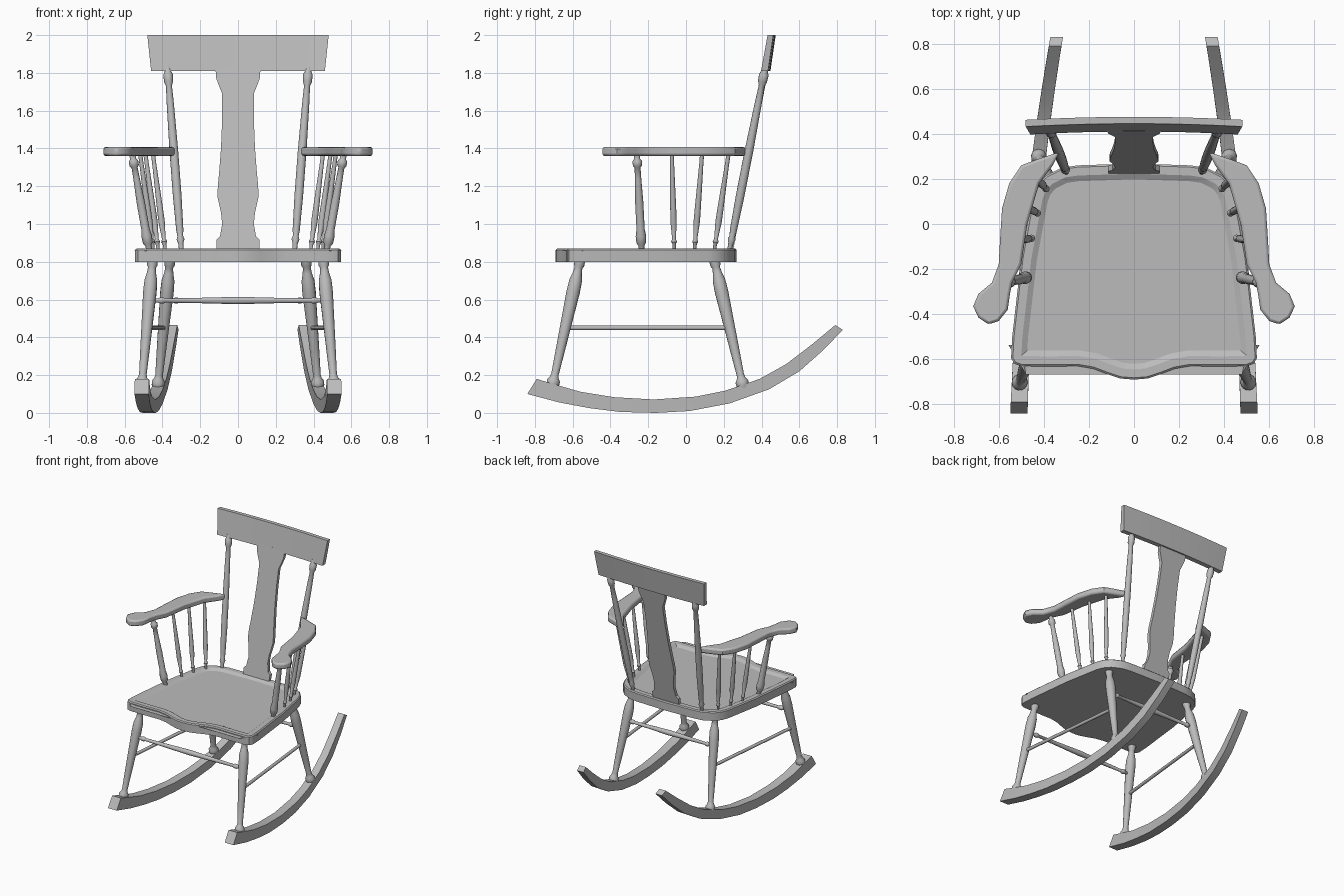
import bpy, bmesh, math
from mathutils import Vector

if "Cube" in bpy.data.objects:
    bpy.data.objects.remove(bpy.data.objects["Cube"])

wood = bpy.data.materials.new("grey_wood")
wood.use_nodes = True
wood.diffuse_color = (0.5, 0.5, 0.5, 1)
wood.node_tree.nodes["Principled BSDF"].inputs["Base Color"].default_value = (0.5, 0.5, 0.5, 1)


def finish(name, bm, bevel=0, angle=35):
    bmesh.ops.recalc_face_normals(bm, faces=bm.faces)
    mesh = bpy.data.meshes.new(name)
    bm.to_mesh(mesh)
    bm.free()
    mesh.materials.append(wood)
    ob = bpy.data.objects.new(name, mesh)
    bpy.context.collection.objects.link(ob)
    if bevel:
        mod = ob.modifiers.new("soft_edges", "BEVEL")
        mod.width, mod.segments, mod.limit_method = bevel, 2, "ANGLE"
        mod.angle_limit = math.radians(50)
    bpy.ops.object.select_all(action="DESELECT")
    ob.select_set(True)
    bpy.context.view_layer.objects.active = ob
    bpy.ops.object.shade_smooth_by_angle(angle=math.radians(angle))
    return ob


def loft(name, rings, **kw):
    """Skin a list of equal-sized closed rings and cap both ends."""
    bm = bmesh.new()
    loops = [[bm.verts.new(p) for p in ring] for ring in rings]
    n = len(loops[0])
    for a, b in zip(loops, loops[1:]):
        for i in range(n):
            j = (i + 1) % n
            bm.faces.new((a[i], a[j], b[j], b[i]))
    bm.faces.new(loops[0])
    bm.faces.new(loops[-1])
    return finish(name, bm, **kw)


def turned(name, start, end, profile, sides=14):
    """Lathe (fraction, radius) pairs around the line from start to end."""
    start, end = Vector(start), Vector(end)
    axis = end - start
    turn = axis.to_track_quat("Z", "Y")
    rings = []
    for t, r in profile:
        rings.append([start + axis * t + turn @ Vector((r * math.cos(k * math.tau / sides),
                      r * math.sin(k * math.tau / sides), 0)) for k in range(sides)])
    return loft(name, rings, angle=45)


def slab(name, outline, z0, z1, **kw):
    return loft(name, [[(x, y, z) for x, y in outline] for z in (z0, z1)], **kw)


# Turned profiles, from foot to head
LEG = [(0, .026), (.03, .034), (.06, .035), (.085, .024), (.11, .02), (.3, .025), (.55, .031),
       (.75, .036), (.84, .034), (.9, .024), (.94, .021), (.96, .028), (1, .028)]
POST = [(0, .012), (.04, .014), (.06, .021), (.08, .015), (.11, .019), (.3, .023), (.55, .023),
        (.8, .019), (.9, .016), (.92, .024), (.96, .026), (.975, .018), (1, .018)]
ARM_POST = [(0, .016), (.05, .016), (.08, .026), (.15, .028), (.22, .022), (.5, .022),
            (.75, .017), (.86, .016), (.88, .025), (.93, .025), (.95, .016), (1, .016)]
SPINDLE = [(0, .008), (.07, .01), (.09, .016), (.12, .01), (.3, .017), (.45, .016),
           (.9, .011), (1, .011)]
RUNG = [(0, .011), (.05, .011), (.06, .017), (.08, .017), (.09, .011), (.3, .015), (.5, .02),
        (.7, .015), (.91, .011), (.92, .017), (.94, .017), (.95, .011), (1, .011)]

# Rocker edges in side view
ROCKER_LOW = [(-.84, .1), (-.67, .055), (-.51, .025), (-.35, .005), (-.16, 0), (.02, .01),
              (.23, .05), (.44, .125), (.6, .22), (.73, .335), (.83, .44)]
ROCKER_TOP = [(-.79, .18), (-.71, .155), (-.56, .112), (-.38, .083), (-.17, .071), (.05, .086),
              (.21, .118), (.39, .18), (.53, .258), (.67, .365), (.79, .465)]


def rocker_x(y):
    t = y + .84
    return .51 - .03 * t - .042 * t * t


ARM = [(.33, .32), (.36, .26), (.42, .18), (.473, 0), (.5, -.18), (.54, -.26), (.55, -.31),
       (.56, -.38), (.6, -.43), (.645, -.445), (.69, -.415), (.713, -.365), (.69, -.31),
       (.63, -.26), (.6, -.18), (.594, -.07), (.585, .07), (.553, .18), (.5, .26), (.42, .29)]

for s, side in ((1, "left"), (-1, "right")):
    # Rocker, narrowing and toeing in toward the back
    rings = []
    for (ya, za), (yb, zb) in zip(ROCKER_LOW, ROCKER_TOP):
        w = .038 - .006 * (ya + .84)
        rings.append([(s * (rocker_x(ya) - w), ya, za), (s * (rocker_x(ya) + w), ya, za),
                      (s * (rocker_x(yb) + w), yb, zb), (s * (rocker_x(yb) - w), yb, zb)])
    loft(side + "_rocker", rings)

    # Legs and the rung between them
    turned(side + "_front_leg", (s * .51, -.71, .13), (s * .452, -.56, .81), LEG)
    turned(side + "_back_leg", (s * .425, .305, .125), (s * .36, .15, .81), LEG)
    turned(side + "_side_rung", (s * .483, -.64, .45), (s * .394, .23, .45), [(0, .012), (1, .012)])

    # Back post
    turned(side + "_back_post", (s * .3, .23, .86), (s * .373, .42, 1.83), POST)

    # Armrest and its supports
    slab(side + "_armrest", [(s * x, y) for x, y in ARM], 1.36, 1.408, bevel=.012)
    turned(side + "_arm_post", (s * .47, -.235, .86), (s * .56, -.26, 1.37), ARM_POST)
    for i, (xa, ya, xb, yb) in enumerate([(.448, -.062, .518, -.075), (.422, .045, .49, .085),
                                          (.385, .15, .45, .225)]):
        turned(f"{side}_arm_spindle_{i + 1}", (s * xa, ya, .86), (s * xb, yb, 1.37), SPINDLE)

# Cross rungs
turned("front_rung", (-.47, -.605, .595), (.47, -.605, .595), RUNG)
turned("back_rung", (-.38, .2, .595), (.38, .2, .595), RUNG)

# Seat with a shallow dished top
half = [(0, -.69), (.06, -.685), (.12, -.665), (.18, -.642), (.25, -.63), (.38, -.632), (.5, -.63),
        (.53, -.62), (.545, -.595), (.54, -.5), (.5, -.15), (.45, .12), (.43, .17), (.39, .215),
        (.32, .25), (.25, .26), (0, .268)]
outline = half + [(-x, y) for x, y in reversed(half[1:-1])]
bm = bmesh.new()
low = bm.faces.new([bm.verts.new((x, y, .8)) for x, y in outline])
up = bmesh.ops.extrude_face_region(bm, geom=[low])["geom"]
bmesh.ops.translate(bm, vec=(0, 0, .07), verts=[v for v in up if isinstance(v, bmesh.types.BMVert)])
bmesh.ops.recalc_face_normals(bm, faces=bm.faces)
top = max(bm.faces, key=lambda f: f.calc_center_median().z)
for width, drop in ((.008, 0), (.037, 0), (.025, -.014)):
    bmesh.ops.inset_region(bm, faces=[top], thickness=width, depth=drop, use_even_offset=True)
# Round over the rim
for v in bm.verts:
    if v.is_boundary is False and v.co.z > .869 and any(e.other_vert(v).co.z < .81 for e in v.link_edges):
        v.co.z -= .007
finish("seat", bm, angle=25)

# Shaped back splat following the slope of the posts
SPLAT = [(.86, .112), (.915, .115), (.935, .095), (1.0, .084), (1.06, .09), (1.14, .108),
         (1.2, .107), (1.27, .1), (1.4, .09), (1.55, .084), (1.69, .084), (1.73, .1),
         (1.77, .115), (1.83, .12)]
rings = []
for z, w in SPLAT:
    y = .238 + (z - .87) * .196
    rings.append([(-w, y - .013, z), (w, y - .013, z), (w, y + .013, z), (-w, y + .013, z)])
loft("back_splat", rings)

# Crest rail, bowed and leaning back, wider at the top
rings = []
for i in range(13):
    u = i / 6 - 1
    y = .445 - .013 * u * u
    rings.append([(u * .46, y - .035, 1.81), (u * .48, y, 2.0),
                  (u * .48, y + .03, 2.0), (u * .46, y + .002, 1.81)])
loft("crest_rail", rings)
